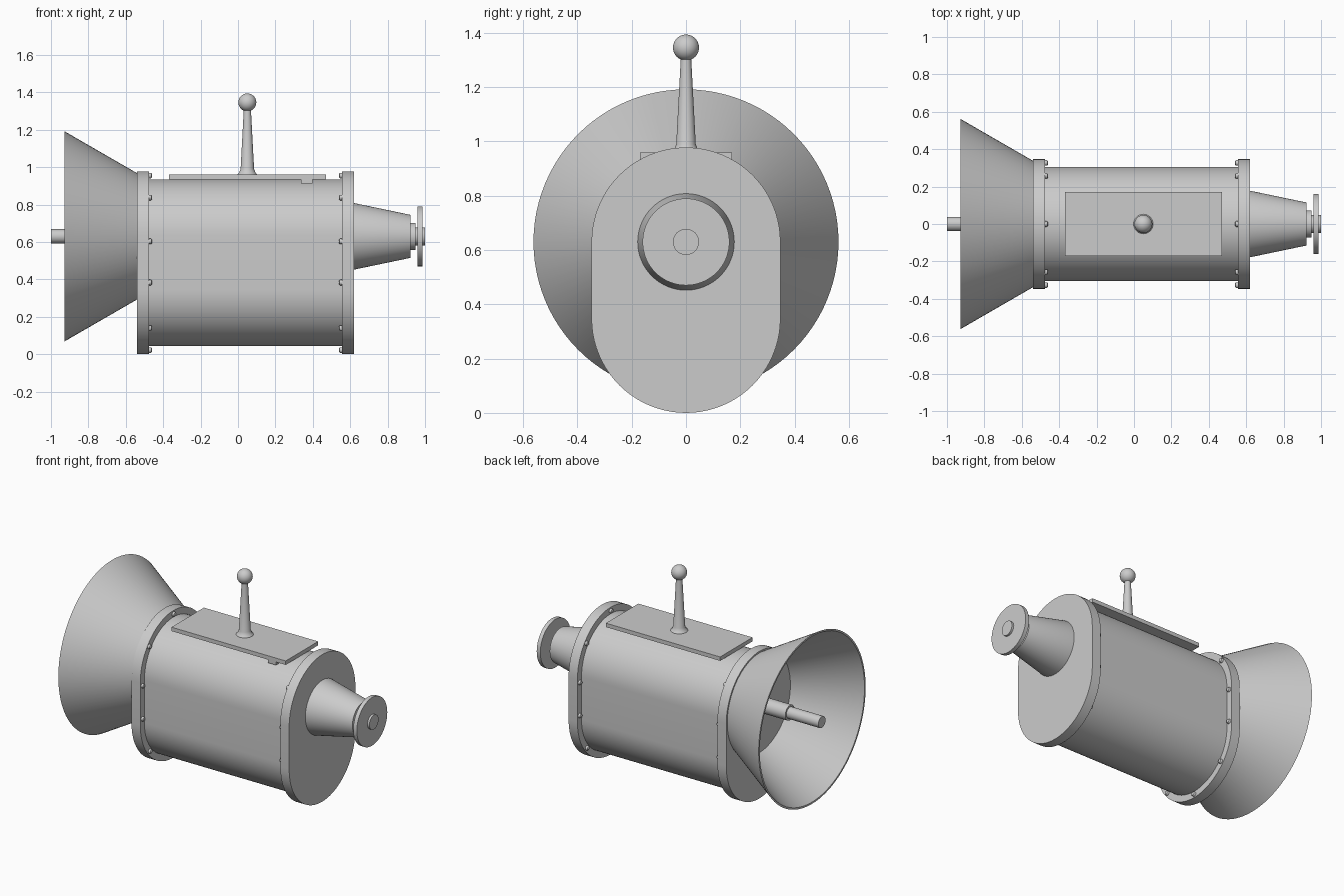
import bpy, bmesh, math
from mathutils import Vector, Matrix

if "Cube" in bpy.data.objects:
    bpy.data.objects.remove(bpy.data.objects["Cube"])

AXIS_Z = 0.63   # height of the shaft axis and the upper arc centre
LOW_Z = 0.348   # lower arc centre


def finish(name, bm):
    bmesh.ops.recalc_face_normals(bm, faces=bm.faces)
    me = bpy.data.meshes.new(name)
    bm.to_mesh(me)
    bm.free()
    ob = bpy.data.objects.new(name, me)
    bpy.context.collection.objects.link(ob)
    bpy.context.view_layer.objects.active = ob
    ob.select_set(True)
    bpy.ops.object.shade_smooth_by_angle(angle=math.radians(32))
    ob.select_set(False)
    return ob


def lathe(name, profile, axis="X", origin=(0, 0, AXIS_Z), n=64, closed=False):
    """Revolve (position, radius) points about the X or Z axis."""
    bm = bmesh.new()
    rings = []
    for p, r in profile:
        ring = []
        for i in range(n):
            a = 2 * math.pi * i / n
            c, s = r * math.cos(a), r * math.sin(a)
            co = (p, c, s) if axis == "X" else (c, s, p)
            ring.append(bm.verts.new(Vector(co) + Vector(origin)))
        rings.append(ring)
    pairs = list(zip(rings, rings[1:]))
    if closed:
        pairs.append((rings[-1], rings[0]))
    else:
        bm.faces.new(rings[0])
        bm.faces.new(rings[-1])
    for a, b in pairs:
        for i in range(n):
            j = (i + 1) % n
            bm.faces.new((a[i], a[j], b[j], b[i]))
    return finish(name, bm)


def stadium(name, x0, x1, r, n=40):
    """Upright rounded slab extruded along X."""
    bm = bmesh.new()
    vs = []
    for zc, start in ((AXIS_Z, 0), (LOW_Z, math.pi)):
        for i in range(n + 1):
            a = start + math.pi * i / n
            vs.append(bm.verts.new((x0, r * math.cos(a), zc + r * math.sin(a))))
    face = bm.faces.new(vs)
    ext = bmesh.ops.extrude_face_region(bm, geom=[face], use_keep_orig=True)
    top = [v for v in ext["geom"] if isinstance(v, bmesh.types.BMVert)]
    bmesh.ops.translate(bm, verts=top, vec=(x1 - x0, 0, 0))
    return finish(name, bm)


def box(name, lo, hi):
    bm = bmesh.new()
    lo, hi = Vector(lo), Vector(hi)
    bmesh.ops.create_cube(bm, size=1, matrix=Matrix.Translation((lo + hi) / 2)
                          @ Matrix.Diagonal((*(hi - lo), 1)))
    return finish(name, bm)


# Housing and end flanges
stadium("housing", -0.50, 0.58, 0.305)
stadium("rear_flange", -0.54, -0.475, 0.348)
stadium("front_flange", 0.555, 0.62, 0.348)

# Bolts round the inner face of each flange
spots = [(0, 0.955), (0, 0.022)]
for y, z in ((0.257, 0.837), (0.327, 0.603), (0.327, 0.383), (0.25, 0.139)):
    spots += [(y, z), (-y, z)]
for label, x, d in (("rear", -0.477, 1), ("front", 0.557, -1)):
    for i, (y, z) in enumerate(spots):
        lathe(f"{label}_bolt_{i + 1}",
              [(x, 0.015), (x + d * 0.010, 0.015), (x + d * 0.015, 0.012), (x + d * 0.018, 0.006)],
              origin=(0, y, z), n=12)

# Flared hopper, open at the wide end
lathe("hopper", [(-0.535, 0.335), (-0.928, 0.562), (-0.928, 0.550), (-0.535, 0.323)],
      closed=True, n=96)

# Stepped drive shaft inside the hopper
lathe("rear_shaft", [(-0.53, 0.05), (-0.765, 0.05), (-0.765, 0.038), (-1.0, 0.038)], n=32)

# Tapered nose, hub, disc and shaft end
lathe("nose_cone", [(0.61, 0.178), (0.62, 0.178), (0.922, 0.115)])
lathe("nose_hub", [(0.91, 0.072), (0.948, 0.072)], n=48)
lathe("front_shaft", [(0.93, 0.048), (1.0, 0.048)], n=32)
lathe("end_disc", [(0.960, 0.160), (0.986, 0.160)])

# Top plate with a small latch under its edge
box("top_plate", (-0.37, -0.17, 0.934), (0.47, 0.17, 0.96))
box("latch", (0.337, -0.168, 0.912), (0.397, -0.12, 0.936))

# Lever with a flared foot and ball knob
lathe("lever", [(0.955, 0.053), (0.962, 0.052), (0.972, 0.043), (0.99, 0.036), (1.31, 0.019)],
      axis="Z", origin=(0.05, 0, 0), n=32)
bm = bmesh.new()
bmesh.ops.create_uvsphere(bm, u_segments=32, v_segments=16, radius=0.048,
                          matrix=Matrix.Translation((0.05, 0, 1.346)))
finish("lever_knob", bm)
